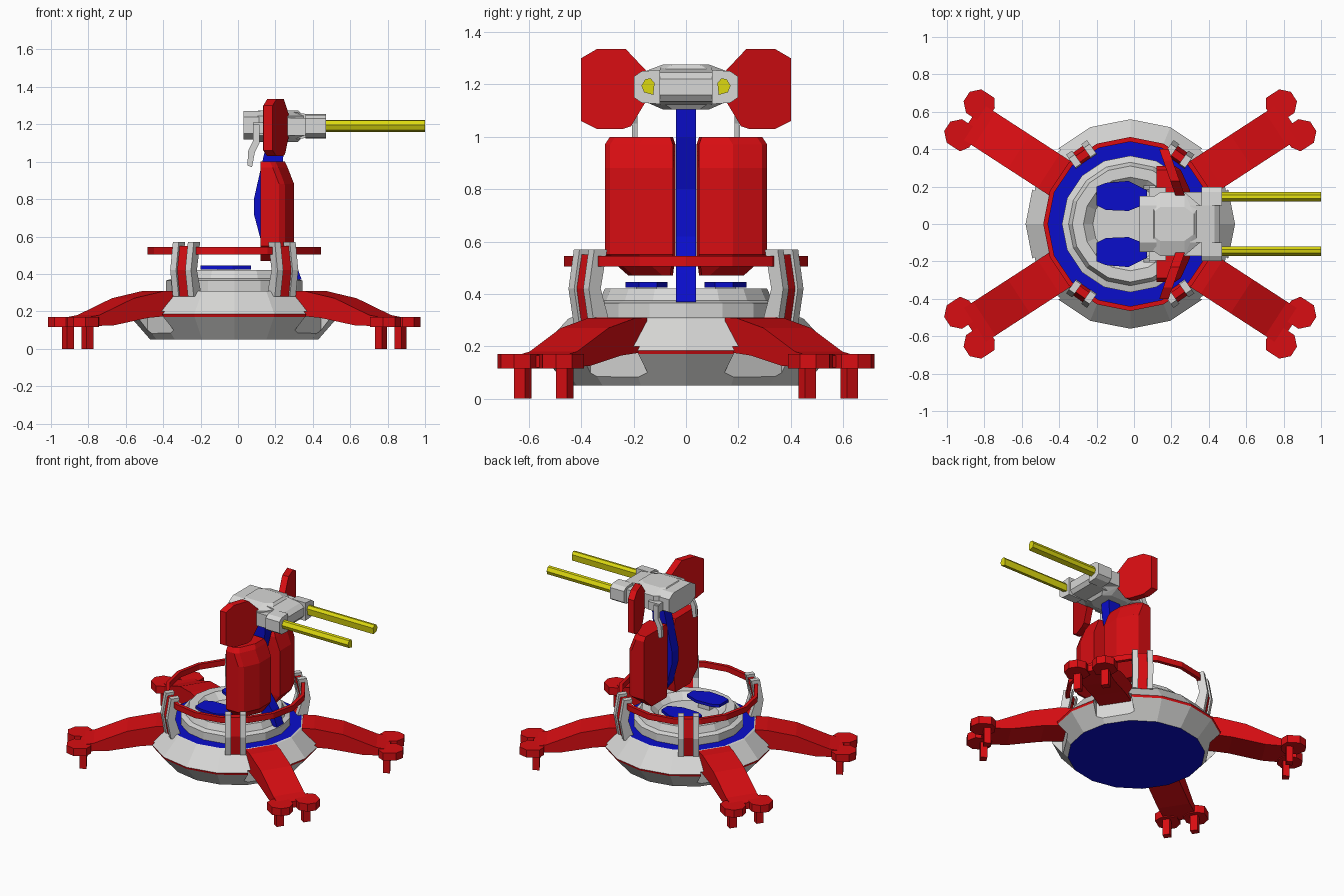
import bpy, bmesh, math
from mathutils import Matrix, Vector

cube = bpy.data.objects.get("Cube")
if cube:
    bpy.data.objects.remove(cube, do_unlink=True)

CX = -0.02  # axis of the round base


def material(name, rgb):
    m = bpy.data.materials.new(name)
    m.use_nodes = True
    m.diffuse_color = (*rgb, 1)
    m.node_tree.nodes["Principled BSDF"].inputs["Base Color"].default_value = (*rgb, 1)
    return m


GREY = material("light_grey", (0.68, 0.68, 0.67))
RED = material("red", (0.69, 0.004, 0.006))
BLUE = material("blue", (0.003, 0.004, 0.6))
YELLOW = material("yellow", (0.72, 0.69, 0.005))


def finish(name, bm, *mats, matrix=None):
    bmesh.ops.recalc_face_normals(bm, faces=bm.faces)
    if matrix:
        bm.transform(matrix)
    me = bpy.data.meshes.new(name)
    bm.to_mesh(me)
    bm.free()
    for m in mats:
        me.materials.append(m)
    ob = bpy.data.objects.new(name, me)
    bpy.context.collection.objects.link(ob)
    return ob


def lathe(name, profile, mats, bands=(), closed=False, sides=16):
    """Spin (r, z) points round the base axis; bands give a material per step."""
    bm = bmesh.new()
    rings = []
    for r, z in profile:
        rings.append([bm.verts.new((CX + r * math.cos(a), r * math.sin(a), z))
                      for a in (math.tau * i / sides for i in range(sides))])
    n = len(rings)
    for k in range(n if closed else n - 1):
        a, b = rings[k], rings[(k + 1) % n]
        for i in range(sides):
            j = (i + 1) % sides
            f = bm.faces.new((a[i], a[j], b[j], b[i]))
            f.material_index = bands[k] if bands else 0
    if not closed:
        bm.faces.new(rings[0]).material_index = bands[-2] if bands else 0
        bm.faces.new(rings[-1]).material_index = bands[-1] if bands else 0
    return finish(name, bm, *mats)


def prism(name, outline, lo, hi, mat, axis="y", matrix=None):
    """Extrude an outline along y (x,z points), x (y,z points) or z (x,y points)."""
    put = {"y": lambda p, d: (p[0], d, p[1]),
           "x": lambda p, d: (d, p[0], p[1]),
           "z": lambda p, d: (p[0], p[1], d)}[axis]
    bm = bmesh.new()
    a = [bm.verts.new(put(p, lo)) for p in outline]
    b = [bm.verts.new(put(p, hi)) for p in outline]
    bm.faces.new(a)
    bm.faces.new(b)
    for i in range(len(a)):
        j = (i + 1) % len(a)
        bm.faces.new((a[i], a[j], b[j], b[i]))
    return finish(name, bm, mat, matrix=matrix)


def box(name, x, y, z, mat, matrix=None):
    return prism(name, [(x[0], z[0]), (x[1], z[0]), (x[1], z[1]), (x[0], z[1])],
                 y[0], y[1], mat, matrix=matrix)


def hull(name, points, mat):
    bm = bmesh.new()
    for p in points:
        bm.verts.new(p)
    res = bmesh.ops.convex_hull(bm, input=bm.verts)
    junk = [v for v in res["geom_interior"] if isinstance(v, bmesh.types.BMVert)]
    bmesh.ops.delete(bm, geom=junk, context="VERTS")
    bmesh.ops.dissolve_limit(bm, angle_limit=0.02, verts=bm.verts, edges=bm.edges)
    return finish(name, bm, mat)


def mirror_y(ob):
    """Copy an object to the other side of the y = 0 plane."""
    me = ob.data.copy()
    me.transform(Matrix.Scale(-1, 4, (0, 1, 0)))
    me.flip_normals()
    twin = bpy.data.objects.new(ob.name + "_mirrored", me)
    bpy.context.collection.objects.link(twin)


def turned(deg):
    return Matrix.Translation((CX, 0, 0)) @ Matrix.Rotation(math.radians(deg), 4, "Z")


# Round hull with red rim stripe, blue deck and blue underside
base = lathe("base_hull", [(0.45, 0.05), (0.555, 0.17), (0.56, 0.185), (0.45, 0.305),
                           (0.44, 0.31), (0.34, 0.31)],
             (GREY, RED, BLUE), (0, 1, 0, 0, 2, 2, 2))
lathe("deck_drum", [(0.365, 0.3), (0.365, 0.365), (0.33, 0.375), (0.31, 0.42),
                    (0.25, 0.42), (0.2, 0.375)], (GREY,))
lathe("railing", [(0.44, 0.505), (0.465, 0.505), (0.465, 0.545), (0.44, 0.545)],
      (RED,), closed=True)

# Legs with sockets cut into the hull, paired foot pads and pegs
LEG = [(0.44, 0.31), (0.52, 0.308), (0.71, 0.27), (0.93, 0.18), (1.02, 0.165),
       (1.02, 0.12), (0.84, 0.125), (0.62, 0.165), (0.44, 0.18)]
PAD = [(-0.075, -0.03), (-0.045, -0.075), (0.04, -0.075), (0.085, -0.03),
       (0.085, 0.03), (0.04, 0.075), (-0.045, 0.075), (-0.075, 0.03)]
for n, deg in enumerate((33, 147, 213, 327), 1):
    spin = turned(deg)
    cutter = box("socket_cutter", (0.47, 0.8), (-0.13, 0.13), (0.0, 0.2), GREY, spin)
    mod = base.modifiers.new("socket", "BOOLEAN")
    mod.object, mod.operation, mod.solver = cutter, "DIFFERENCE", "EXACT"
    bpy.context.view_layer.objects.active = base
    bpy.ops.object.modifier_apply(modifier=mod.name)
    bpy.data.objects.remove(cutter, do_unlink=True)
    prism(f"leg_{n}", LEG, -0.108, 0.108, RED, matrix=spin)
    for s in (-1, 1):
        at = spin @ Matrix.Translation((1.02, s * 0.095, 0))
        prism(f"foot_pad_{n}", PAD, 0.115, 0.17, RED, "z", at)
        box(f"foot_peg_{n}", (-0.045, 0.0), (-0.025, 0.025), (0, 0.12), RED, at)

# Railing posts: two grey cheeks round a red core
POST = [(0.4, 0.28), (0.475, 0.28), (0.5, 0.42), (0.475, 0.57), (0.415, 0.57), (0.445, 0.42)]
CORE = [(0.4, 0.28), (0.465, 0.28), (0.488, 0.42), (0.465, 0.55), (0.425, 0.55), (0.455, 0.42)]
for n, deg in enumerate((55, 125, 235, 305), 1):
    for s in (-1, 1):
        prism(f"post_cheek_{n}", POST, s * 0.03, s * 0.068, GREY, matrix=turned(deg))
    prism(f"post_core_{n}", CORE, -0.03, 0.03, RED, matrix=turned(deg))

# Blue foot plates on the deck
plate = [(-0.2, 0.1), (-0.15, 0.075), (-0.03, 0.07), (0.07, 0.11),
         (0.07, 0.18), (-0.03, 0.23), (-0.15, 0.22), (-0.2, 0.2)]
mirror_y(prism("deck_plate", plate, 0.425, 0.445, BLUE, "z"))
mirror_y(box("deck_plate_stem", (-0.11, -0.02), (0.11, 0.19), (0.37, 0.43), GREY))

# Curved spine carrying the turret
prism("spine", [(0.34, 0.37), (0.3, 0.48), (0.2, 0.62), (0.19, 0.8), (0.24, 1.0), (0.25, 1.13),
                (0.16, 1.13), (0.13, 1.0), (0.085, 0.8), (0.085, 0.72), (0.13, 0.55), (0.27, 0.37)],
      -0.038, 0.038, BLUE)

# Shield panels either side of the spine
points = []
for z, front, inner, outer in ((0.47, 0.24, 0.05, 0.22), (0.55, 0.3, 0.04, 0.31),
                               (0.88, 0.3, 0.04, 0.31), (0.97, 0.265, 0.04, 0.31),
                               (1.0, 0.25, 0.05, 0.29)):
    points += [(0.12, inner, z), (front, inner + 0.01, z), (front, outer - 0.13, z),
               (front - 0.05, outer - 0.02, z), (front - 0.08, outer, z), (0.12, outer, z)]
mirror_y(hull("shield_panel", points, RED))

# Turret head: faceted body, nose and rear block
body = []
for s in (-1, 1):
    for z, w, e in ((1.105, 0.09, 0.03), (1.14, 0.17, 0), (1.245, 0.17, 0), (1.275, 0.09, 0.03)):
        body += [(0.08 + e, s * w * 0.75, z), (0.14, s * w, z),
                 (0.27, s * w, z), (0.35 - e, s * w * 0.6, z)]
hull("turret_body", body, GREY)
prism("turret_nose", [(0.3, 1.12), (0.44, 1.135), (0.46, 1.16), (0.46, 1.22),
                      (0.43, 1.245), (0.3, 1.265)], -0.1, 0.1, GREY)
prism("turret_rear", [(-0.15, 1.15), (-0.1, 1.12), (0.1, 1.12), (0.15, 1.15),
                      (0.15, 1.24), (0.1, 1.27), (-0.1, 1.27), (-0.15, 1.24)],
      0.03, 0.12, GREY, "x")

# Guns, their housings and the arms that hold them
mirror_y(prism("gun_housing", [(0.1, 1.125), (0.17, 1.13), (0.198, 1.15), (0.198, 1.23),
                               (0.17, 1.25), (0.1, 1.255)], 0.36, 0.47, GREY, "x"))
mirror_y(box("gun_arm", (0.25, 0.37), (0.1, 0.17), (1.14, 1.235), GREY))
mirror_y(prism("gun_barrel", [(0.12, 1.205), (0.135, 1.223), (0.155, 1.22), (0.17, 1.195),
                              (0.16, 1.17), (0.125, 1.16)], 0.46, 1.0, YELLOW, "x"))

# Hanging hooks behind the head
mirror_y(prism("hook", [(0.08, 1.2), (0.115, 1.2), (0.115, 1.1), (0.09, 1.05), (0.075, 0.97),
                        (0.05, 0.98), (0.055, 1.06), (0.08, 1.11)], 0.185, 0.207, GREY))
mirror_y(box("hook_mount", (0.08, 0.17), (0.13, 0.195), (1.15, 1.21), GREY))

# Angled ear plates, swept back towards their outer edge
ear = [(0.15, 1.14), (0.21, 1.04), (0.24, 1.03), (0.34, 1.03), (0.4, 1.06),
       (0.4, 1.3), (0.34, 1.335), (0.23, 1.335), (0.15, 1.25)]
sweep = Matrix.Identity(4)
sweep[0][1], sweep[0][3] = -0.35, 0.3
mirror_y(prism("ear_plate", ear, -0.025, 0.025, RED, "x", sweep))
